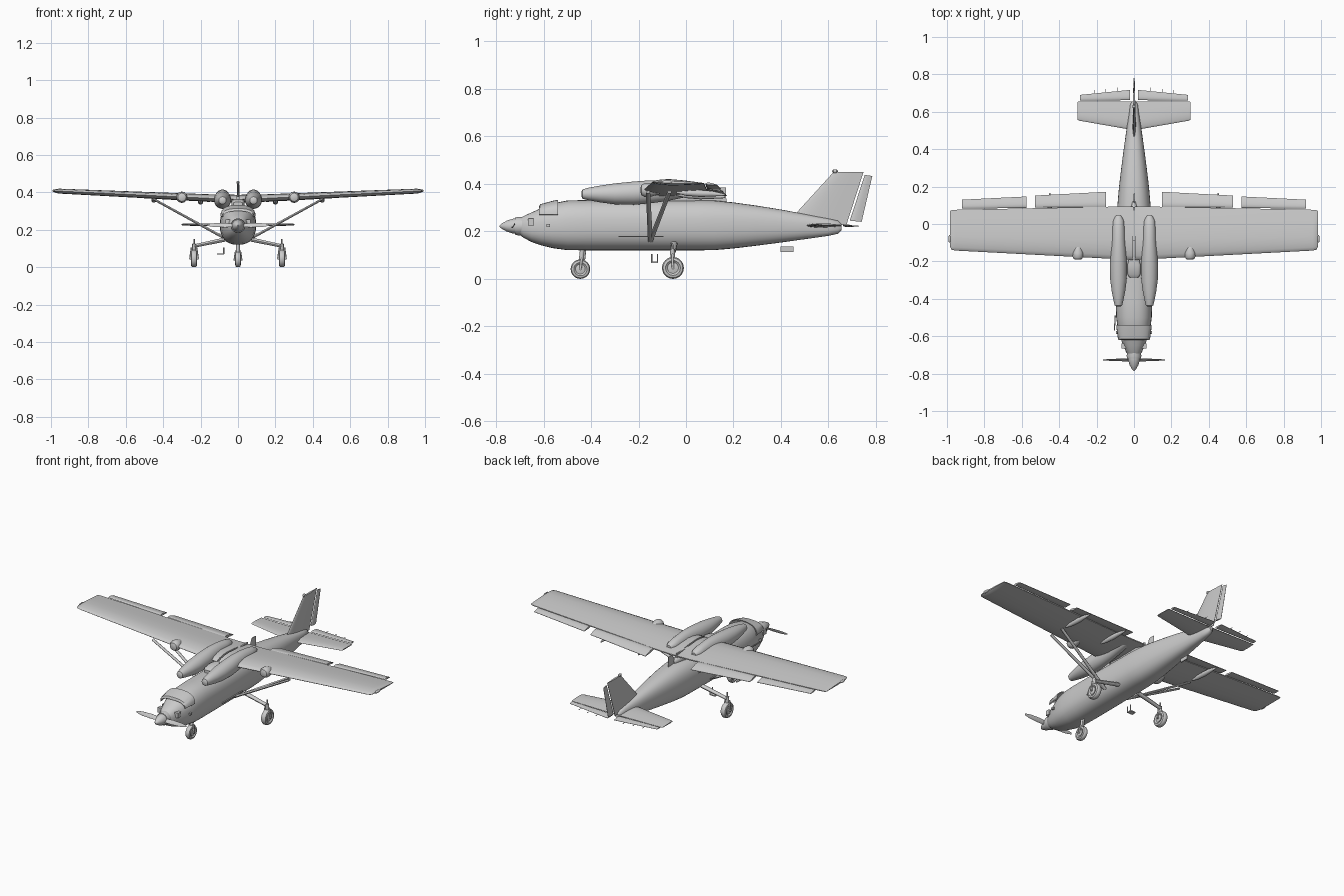
import bpy, bmesh, math
from mathutils import Vector as V


def finish(name, bm, angle=35):
    bmesh.ops.recalc_face_normals(bm, faces=bm.faces)
    me = bpy.data.meshes.new(name)
    bm.to_mesh(me)
    bm.free()
    ob = bpy.data.objects.new(name, me)
    bpy.context.collection.objects.link(ob)
    bpy.ops.object.select_all(action='DESELECT')
    ob.select_set(True)
    bpy.context.view_layer.objects.active = ob
    bpy.ops.object.shade_smooth_by_angle(angle=math.radians(angle))
    return ob


def loft(name, rings, angle=35):
    bm = bmesh.new()
    vs = [[bm.verts.new(p) for p in r] for r in rings]
    n = len(rings[0])
    for a, b in zip(vs, vs[1:]):
        for i in range(n):
            bm.faces.new((a[i], a[(i + 1) % n], b[(i + 1) % n], b[i]))
    bm.faces.new(vs[0])
    bm.faces.new(vs[-1])
    return finish(name, bm, angle)


def body(name, sections, x=0, power=2.0, n=32):
    """Loft along y; each section is (y, half width, z bottom, z top)."""
    rings = []
    for y, w, lo, hi in sections:
        ring = []
        for i in range(n):
            a = 2 * math.pi * i / n
            c, s = math.cos(a), math.sin(a)
            ring.append((x + w * math.copysign(abs(c) ** (2 / power), c), y,
                         (lo + hi) / 2 + (hi - lo) / 2 * math.copysign(abs(s) ** (2 / power), s)))
        rings.append(ring)
    return loft(name, rings)


def foil(name, sections, up=V((0, 0, 1)), blunt=0.15):
    """Loft airfoils; each section is (leading point, trailing point, thickness)."""
    prof = [(0, 0), (.02, .3), (.08, .6), (.2, .9), (.35, 1), (.6, .78), (.8, .48), (1, blunt)]
    loop = prof + [(c, -h * .75) for c, h in reversed(prof[1:])]
    return loft(name, [[V(a).lerp(V(b), c) + up * (h * t / 2) for c, h in loop]
                       for a, b, t in sections])


def rod(name, a, b, r1, r2=None, flat=1.0, n=12):
    """Tapered bar from a to b; flat widens it across."""
    a, b = V(a), V(b)
    d = (b - a).normalized()
    u = d.cross(V((0, 1, 0)) if abs(d.y) < .9 else V((1, 0, 0))).normalized()
    w = d.cross(u)
    return loft(name, [[p + u * (r * math.cos(2 * math.pi * i / n)) + w * (r * flat * math.sin(2 * math.pi * i / n))
                        for i in range(n)] for p, r in ((a, r1), (b, r1 if r2 is None else r2))])


def box(name, c, size):
    bm = bmesh.new()
    bmesh.ops.create_cube(bm, size=1)
    for v in bm.verts:
        v.co = V(c) + V(v.co[i] * size[i] for i in range(3))
    return finish(name, bm)


def lathe(name, c, profile, axis='x', n=32):
    """Revolve (offset along axis, radius) points."""
    rings = []
    for o, r in profile:
        pts = [(r * math.cos(2 * math.pi * i / n), r * math.sin(2 * math.pi * i / n)) for i in range(n)]
        rings.append([V(c) + (V((o, p, q)) if axis == 'x' else V((p, o, q))) for p, q in pts])
    return loft(name, rings)


def wheel(name, x, y, r, w):
    lathe(name + "_tyre", (x, y, r), [(-w * .3, r * .5), (-w * .5, r * .68), (-w * .42, r * .9), (-w * .2, r),
                                      (w * .2, r), (w * .42, r * .9), (w * .5, r * .68), (w * .3, r * .5)])
    lathe(name + "_hub", (x, y, r), [(-w * .5, r * .15), (-w * .4, r * .45), (w * .4, r * .45), (w * .5, r * .15)])


# Fuselage
body("fuselage", [(-.705, .028, .19, .25), (-.685, .042, .173, .264), (-.65, .058, .155, .28),
                  (-.61, .072, .141, .298), (-.56, .087, .129, .318), (-.50, .095, .121, .33),
                  (-.42, .097, .12, .332), (-.2, .096, .12, .332), (.05, .092, .12, .332),
                  (.12, .087, .121, .33), (.2, .08, .128, .322), (.3, .068, .14, .308), (.4, .055, .153, .292),
                  (.5, .041, .167, .273), (.6, .026, .181, .254), (.64, .02, .19, .245), (.655, .01, .205, .23)],
     power=2.4)
# Windscreen hood
n = 15
hood = []
for y, w, top in ((-.62, .083, .304), (-.615, .086, .314), (-.56, .093, .329), (-.54, .094, .333)):
    arc = [math.pi * i / (n - 1) for i in range(n)]
    outer = [(w * math.copysign(abs(math.cos(a)) ** .8, math.cos(a)), y, .272 + (top - .272) * math.sin(a) ** .8)
             for a in [min(max(a, 1e-4), math.pi - 1e-4) for a in arc]]
    hood.append(outer + [(p[0] * .94, y, p[2] - .004) for p in reversed(outer)])
loft("windscreen_hood", hood)

# Propeller and spinner
lathe("spinner", (0, 0, .222), [(-.785, .003), (-.775, .012), (-.755, .023), (-.73, .031), (-.705, .034), (-.69, .03)], 'y')
for s in (-1, 1):
    foil("propeller_blade", [((s * .015, -.735, .215), (s * .015, -.72, .231), .009),
                             ((s * .07, -.733, .213), (s * .07, -.72, .236), .007),
                             ((s * .13, -.731, .215), (s * .13, -.722, .235), .005),
                             ((s * .165, -.728, .221), (s * .165, -.725, .23), .003)], V((0, 1, 0)))
    # Cowl exhausts and side fittings
    box("exhaust_stub", (s * .056, -.653, .24), (.024, .026, .03))
    box("side_vent", (s * .09, -.58, .225), (.012, .014, .012))
rod("pitot_tube", (-.105, -.57, .225), (-.1, -.49, .225), .003)
lathe("nose_intake", (.0, -.72, .222), [(0, .036), (.012, .039), (.04, .038)], 'y')

for s in (-1, 1):
    # Wing half, tip, flap and aileron
    foil("wing", [((s * .005, -.192, .364), (s * .005, .094, .362), .048),
                  ((s * .1, -.187, .366), (s * .1, .093, .363), .046),
                  ((s * .955, -.142, .407), (s * .955, .076, .401), .03),
                  ((s * .975, -.138, .408), (s * .975, .074, .402), .024),
                  ((s * .984, -.12, .408), (s * .984, .07, .403), .01)])
    foil("flap", [((s * .15, .09, .366), (s * .15, .172, .35), .016),
                  ((s * .53, .088, .383), (s * .53, .152, .371), .014)])
    foil("aileron", [((s * .575, .086, .385), (s * .575, .147, .378), .014),
                     ((s * .92, .082, .401), (s * .92, .13, .396), .012)])
    lathe("wingtip_light", (s * .985, -.08, .408), [(-.02, .003), (-.012, .007), (.012, .007), (.022, .003)], 'y', 12)
    # Engine style pods over the wing root
    body("wing_root_pod", [(-.44, .012, .345, .369), (-.435, .02, .337, .377), (-.41, .026, .331, .384),
                           (-.36, .036, .322, .393), (-.3, .044, .314, .402), (-.22, .046, .312, .41),
                           (-.15, .042, .318, .415), (-.08, .036, .328, .413), (-.02, .033, .34, .406),
                           (.02, .028, .35, .398), (.045, .014, .36, .385)], s * .083)
    # Leading edge lamp and under-wing fairings
    lathe("wing_lamp", (s * .3, -.165, .374), [(-.026, .012), (-.022, .022), (-.01, .029), (.01, .03), (.05, .018), (.08, .004)], 'y', 20)
    for x, z in ((.2, .352), (.45, .362)):
        body("hinge_fairing", [(-.04, .003, z - .002, z + .008), (0, .011, z - .012, z + .012), (.06, .014, z - .017, z + .012),
                               (.11, .011, z - .015, z + .008), (.165, .003, z - .012, z - .004)], s * x, n=16)
    # V struts
    for ty in (-.16, -.07):
        rod("wing_strut", (s * .08, -.15, .16), (s * .455, ty, .366), .007, .006, 1.5)
    # Main landing gear
    rod("gear_beam", (s * .07, -.05, .148), (s * .235, -.055, .113), .011, .009, 1.3)
    rod("gear_leg", (s * .235, -.058, .15), (s * .235, -.055, .1), .004)
    rod("gear_oleo", (s * .235, -.058, .125), (s * .235, -.055, .085), .01)
    for f in (-.021, .021):
        rod("gear_fork", (s * .235 + f * .6, -.058, .105), (s * .235 + f, -.055, .045), .005)
    rod("gear_axle", (s * .235 - .024, -.055, .046), (s * .235 + .024, -.055, .046), .006)
    wheel("main_wheel", s * .235, -.055, .046, .034)
    # Tailplane, elevator and static wicks
    foil("tailplane", [((s * .01, .503, .224), (s * .01, .655, .222), .02),
                       ((s * .29, .552, .228), (s * .29, .655, .226), .013),
                       ((s * .302, .558, .228), (s * .302, .653, .227), .007)])
    foil("elevator", [((s * .022, .662, .223), (s * .022, .717, .221), .011),
                      ((s * .29, .66, .228), (s * .29, .69, .227), .008)])
    for x in (.09, .15, .21):
        rod("static_wick", (s * x, .69, .224), (s * x, .738 - x * .1, .222), .0015, n=6)
    box("side_rail", (s * .096, -.19, .178), (.006, .19, .005))

# Wing pylon, spine strip and central intake
body("wing_pylon", [(-.2, .01, .31, .35), (-.16, .035, .31, .366), (.04, .03, .31, .366), (.12, .008, .31, .345)], n=20)
box("spine_strip", (0, 0, .362), (.009, .18, .03))
body("roof_intake", [(-.285, .025, .325, .348), (-.27, .034, .32, .358), (-.22, .036, .32, .365), (-.18, .025, .32, .365)], power=4, n=20)
foil("roof_antenna", [((0, .1, .325), (0, .17, .325), .008), ((0, .13, .385), (0, .168, .385), .005)], V((1, 0, 0)))

# Fin, rudder and beacon
foil("fin", [((0, .45, .255), (0, .675, .225), .02), ((0, .467, .28), (0, .693, .28), .02),
             ((0, .622, .45), (0, .748, .45), .013)], V((1, 0, 0)))
foil("rudder", [((0, .69, .245), (0, .74, .24), .012), ((0, .753, .438), (0, .785, .433), .008)], V((1, 0, 0)))
lathe("fin_beacon", (0, .628, .453), [(-.012, .003), (-.006, .008), (.006, .008), (.012, .003)], 'y', 12)

# Nose gear
rod("nose_leg", (0, -.435, .14), (0, -.442, .075), .01)
for f in (-.019, .019):
    rod("nose_fork", (f * .6, -.44, .088), (f, -.445, .038), .005)
rod("nose_axle", (-.023, -.445, .041), (.023, -.445, .041), .005)
rod("nose_drag_link", (0, -.425, .125), (0, -.43, .08), .005)
wheel("nose_wheel", 0, -.445, .041, .03)

# Boarding step and belly blade
for y in (-.145, -.12):
    rod("step_hanger", (-.076, y, .105), (-.076, y, .07), .003, n=8)
box("step_tread", (-.093, -.1325, .07), (.036, .03, .005))
box("belly_blade", (0, .425, .125), (.006, .055, .022))
